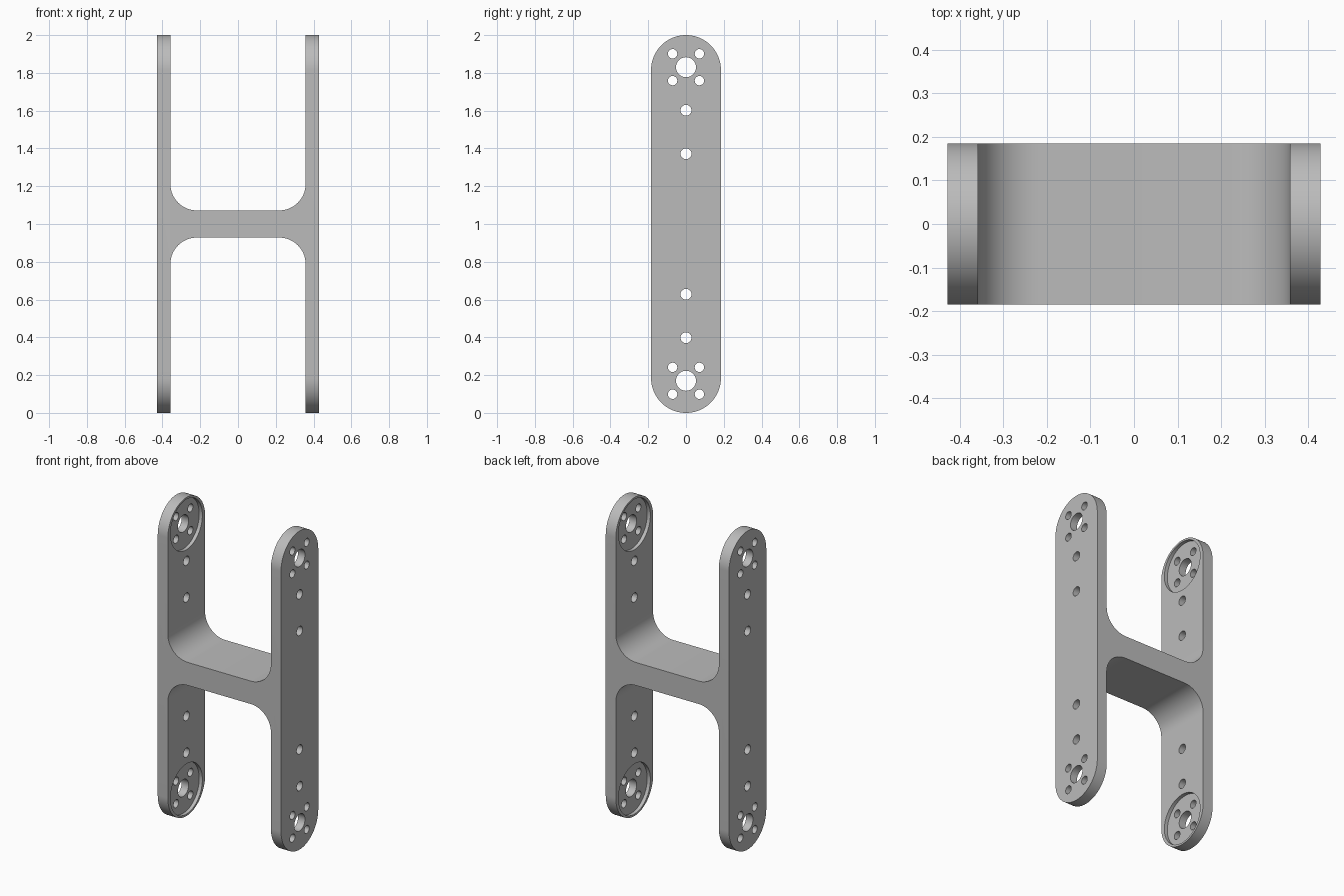
import bpy, bmesh
from math import pi, cos, sin, radians
from mathutils import Vector

cube = bpy.data.objects.get("Cube")
if cube:
    bpy.data.objects.remove(cube, do_unlink=True)

OUT, INN = 0.428, 0.358      # outer and inner faces of the arms
HALF_W = 0.185               # half depth, also the radius of the arm ends
MID, BAR, FILLET = 1.0, 0.072, 0.14
HUB, RECESS_R, RECESS_D = 0.83, 0.158, 0.022

grey = bpy.data.materials.new("plain grey")
grey.use_nodes = True
grey.diffuse_color = (0.5, 0.5, 0.5, 1)
grey.node_tree.nodes["Principled BSDF"].inputs["Base Color"].default_value = (0.5, 0.5, 0.5, 1)


def arc(cx, cy, r, start, end, n):
    steps = [radians(start + (end - start) * i / n) for i in range(n + 1)]
    return [(cx + r * cos(a), cy + r * sin(a)) for a in steps]


def prism(bm, points, offset):
    """Extrude a closed outline of 3D points along an offset."""
    face = bm.faces.new([bm.verts.new(p) for p in points])
    ext = bmesh.ops.extrude_face_region(bm, geom=[face])
    verts = [v for v in ext["geom"] if isinstance(v, bmesh.types.BMVert)]
    bmesh.ops.translate(bm, verts=verts, vec=Vector(offset))


def rod(bm, x0, x1, y, z, r, n):
    """Cylinder along x."""
    ring = arc(y, z, r, 0, 360, n)[:-1]
    prism(bm, [(x0, a, b) for a, b in ring], (x1 - x0, 0, 0))


def finish(bm, name):
    bmesh.ops.recalc_face_normals(bm, faces=bm.faces)
    mesh = bpy.data.meshes.new(name)
    bm.to_mesh(mesh)
    bm.free()
    mesh.materials.append(grey)
    obj = bpy.data.objects.new(name, mesh)
    bpy.context.collection.objects.link(obj)
    return obj


def boolean(target, cutter, operation):
    mod = target.modifiers.new(cutter.name, "BOOLEAN")
    mod.operation, mod.solver, mod.object = operation, "EXACT", cutter
    bpy.context.view_layer.objects.active = target
    bpy.ops.object.modifier_apply(modifier=mod.name)
    bpy.data.objects.remove(cutter, do_unlink=True)


# H-shaped outline: one quarter, then mirrored around the centre
quarter = [(OUT, 1.1), (INN, 1.1)]
quarter += arc(INN - FILLET, BAR + FILLET, FILLET, 0, -90, 16)
top = quarter + [(-x, z) for x, z in reversed(quarter)]
outline = top + [(-x, -z) for x, z in top]
bm = bmesh.new()
prism(bm, [(x, -0.3, MID + z) for x, z in outline], (0, 0.6, 0))
frame = finish(bm, "bracket_frame")

# Rounded ends of the arms
bm = bmesh.new()
slot = arc(0, 2 - HALF_W, HALF_W, 0, 180, 48) + arc(0, HALF_W, HALF_W, 180, 360, 48)
prism(bm, [(-0.6, y, z) for y, z in slot], (1.2, 0, 0))
boolean(frame, finish(bm, "end_rounding"), "INTERSECT")

# Round recesses on the inner faces of the arms
bm = bmesh.new()
for s in (1, -1):
    for t in (1, -1):
        rod(bm, s * 0.3, s * (INN + RECESS_D), 0, MID + t * HUB, RECESS_R, 64)
boolean(frame, finish(bm, "hub_recesses"), "DIFFERENCE")

# Holes through both arms
bm = bmesh.new()
for t in (1, -1):
    rod(bm, -0.6, 0.6, 0, MID + t * HUB, 0.053, 40)
    for dy in (-0.071, 0.071):
        for dz in (-0.071, 0.071):
            rod(bm, -0.6, 0.6, dy, MID + t * HUB + dz, 0.025, 24)
    for z in (0.372, 0.602):
        rod(bm, -0.6, 0.6, 0, MID + t * z, 0.029, 24)
boolean(frame, finish(bm, "arm_holes"), "DIFFERENCE")

# Smooth curved walls, sharp edges kept
bpy.ops.object.select_all(action="DESELECT")
frame.select_set(True)
bpy.context.view_layer.objects.active = frame
bpy.ops.object.shade_smooth_by_angle(angle=radians(30))
